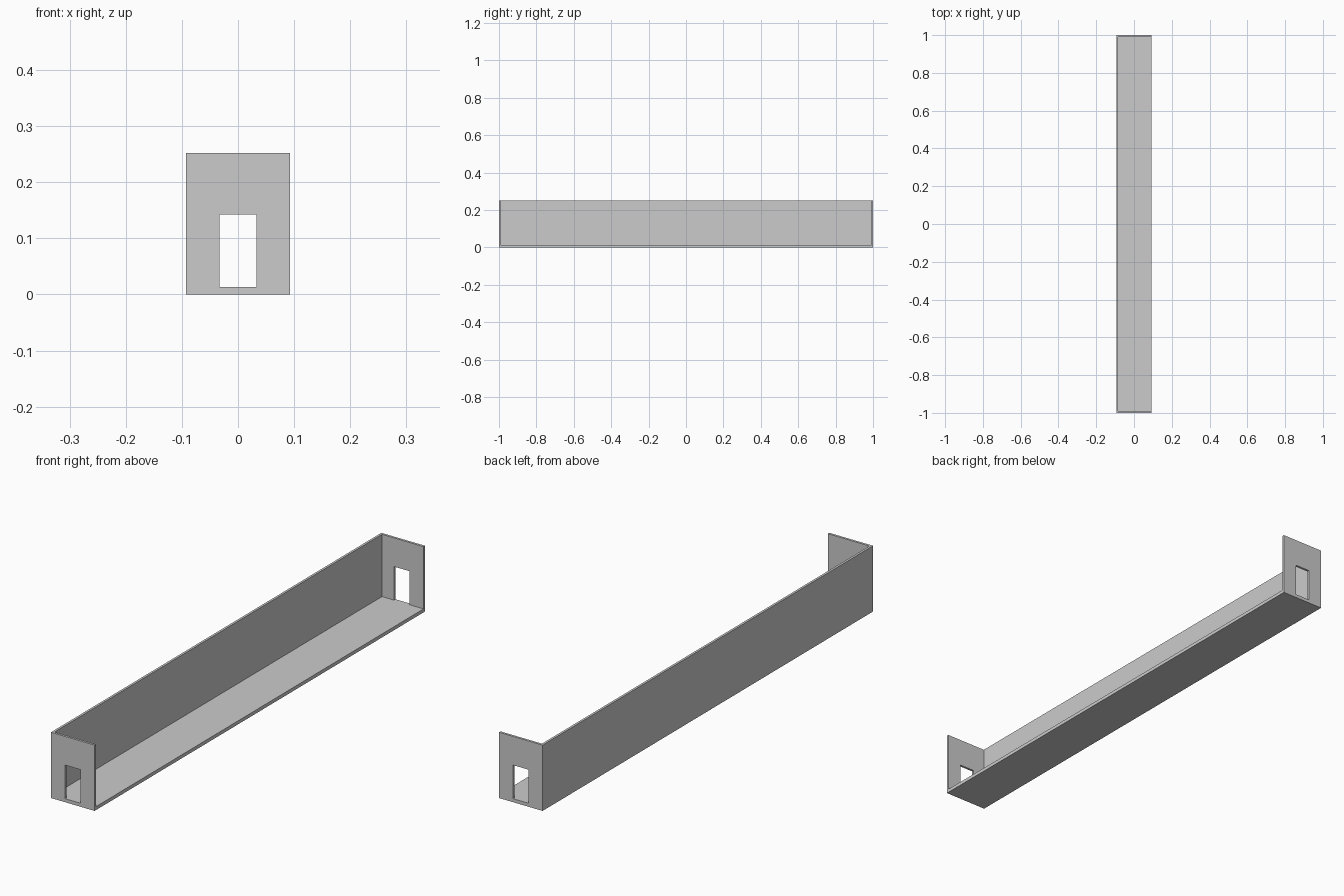
import bpy

if "Cube" in bpy.data.objects:
    bpy.data.objects.remove(bpy.data.objects["Cube"])

W, L, H = 0.185, 2.0, 0.252     # overall size
FLOOR, WALL = 0.0135, 0.009     # thicknesses
DOOR_W, DOOR_TOP = 0.066, 0.142


def box(name, x, y, z):
    """Box from (min, max) ranges on each axis."""
    centre = [(a + b) / 2 for a, b in (x, y, z)]
    bpy.ops.mesh.primitive_cube_add(size=1, location=centre)
    ob = bpy.context.object
    ob.name = name
    ob.scale = [b - a for a, b in (x, y, z)]
    bpy.ops.object.transform_apply(location=True, rotation=False, scale=True)
    return ob


def cut(target, cutter):
    cutter.hide_render = True
    cutter.display_type = 'WIRE'
    mod = target.modifiers.new(cutter.name, 'BOOLEAN')
    mod.operation = 'DIFFERENCE'
    mod.solver = 'EXACT'
    mod.object = cutter
    bpy.context.view_layer.objects.active = target
    bpy.ops.object.modifier_apply(modifier=mod.name)
    bpy.data.objects.remove(cutter)


# Corridor block
corridor = box("corridor_shell", (-W / 2, W / 2), (-L / 2, L / 2), (0, H))

# Interior, open on the right side and at the top
cut(corridor, box("interior_cutter", (-W / 2 + WALL, W), (-L / 2 + WALL, L / 2 - WALL), (FLOOR, 2 * H)))

# Doorways through both end walls, flush with the floor
cut(corridor, box("doorway_cutter", (-DOOR_W / 2, DOOR_W / 2), (-L, L), (FLOOR, DOOR_TOP)))
